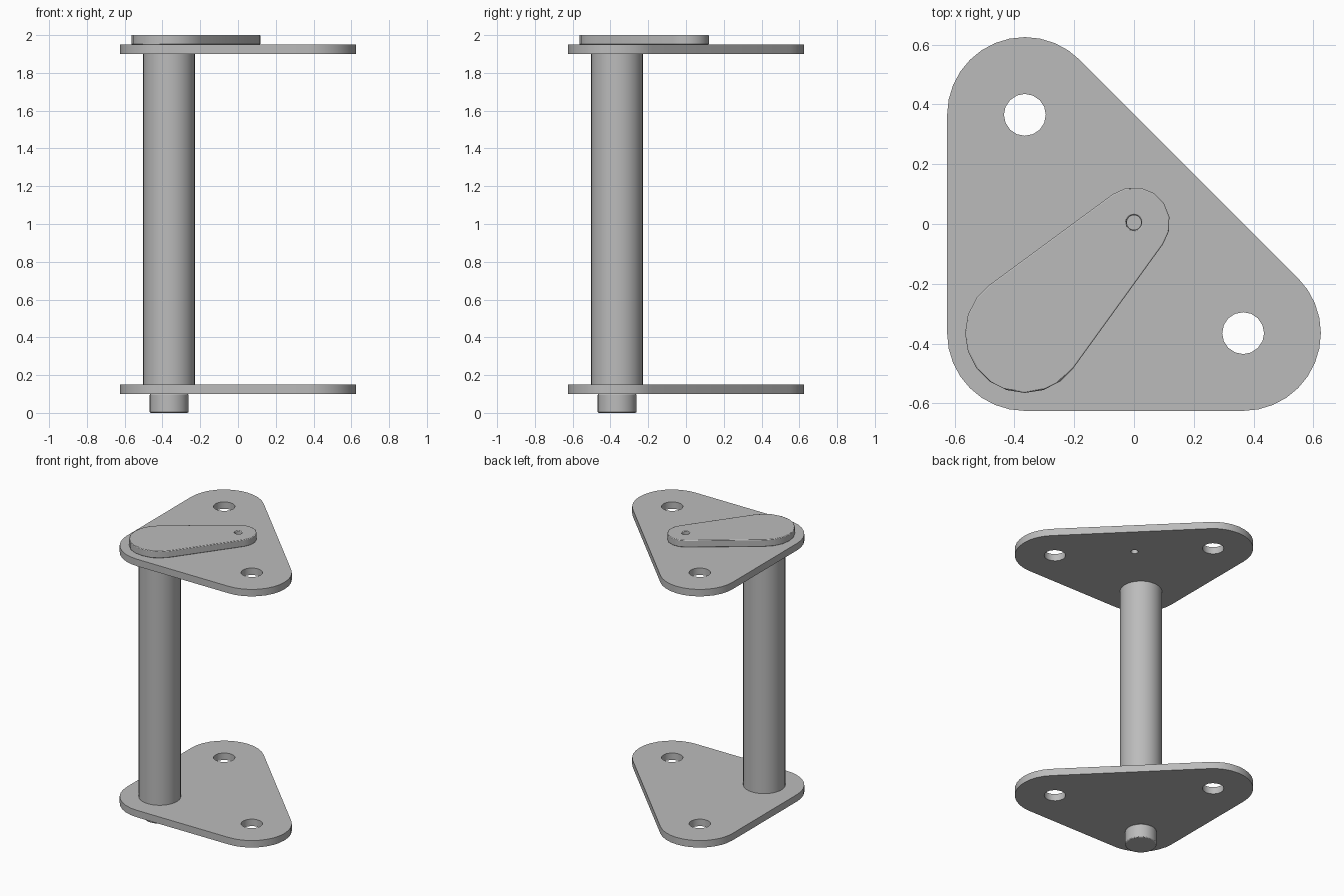
import bpy, bmesh
from math import cos, sin, radians, pi, atan2, asin, hypot, degrees

cube = bpy.data.objects.get("Cube")
if cube:
    bpy.data.objects.remove(cube, do_unlink=True)

steel = bpy.data.materials.new("grey steel")
steel.use_nodes = True
grey = (0.5, 0.5, 0.5, 1)
steel.diffuse_color = grey
steel.node_tree.nodes["Principled BSDF"].inputs["Base Color"].default_value = grey

C = 0.365  # corner offset shared by plates, post and holes


def arc(x, y, r, start, end, steps):
    angles = [radians(start + (end - start) * i / steps) for i in range(steps + 1)]
    return [(x + r * cos(a), y + r * sin(a)) for a in angles]


def circle(x, y, r, sides):
    return arc(x, y, r, 0, 360, sides)[:-1]


def slab(name, loops, z, height, bevel=0):
    """Extrude an outline, with any further loops as holes, upward from z."""
    bm = bmesh.new()
    for loop in loops:
        verts = [bm.verts.new((x, y, z)) for x, y in loop]
        for a, b in zip(verts, verts[1:] + verts[:1]):
            bm.edges.new((a, b))
    if len(loops) == 1:
        bm.faces.new(bm.verts[:])
    else:
        bmesh.ops.triangle_fill(bm, use_beauty=True, edges=bm.edges[:], normal=(0, 0, 1))
    extruded = bmesh.ops.extrude_face_region(bm, geom=bm.faces[:], use_keep_orig=True)
    moved = [g for g in extruded["geom"] if isinstance(g, bmesh.types.BMVert)]
    bmesh.ops.translate(bm, verts=moved, vec=(0, 0, height))
    bmesh.ops.recalc_face_normals(bm, faces=bm.faces[:])
    mesh = bpy.data.meshes.new(name)
    bm.to_mesh(mesh)
    bm.free()
    mesh.materials.append(steel)
    obj = bpy.data.objects.new(name, mesh)
    bpy.context.collection.objects.link(obj)
    bpy.ops.object.select_all(action="DESELECT")
    obj.select_set(True)
    bpy.context.view_layer.objects.active = obj
    bpy.ops.object.shade_smooth_by_angle(angle=radians(30))
    if bevel:
        mod = obj.modifiers.new("edge_chamfer", "BEVEL")
        mod.width = bevel
        mod.segments = 2
        mod.limit_method = "ANGLE"
    return obj


# Rounded triangular plates with two bolt holes
R = 0.26
outline = (arc(C, -C, R, -90, 45, 12) + arc(-C, C, R, 45, 180, 12)
           + arc(-C, -C, R, 180, 270, 8))
bolt_holes = [circle(-C, C, 0.07, 16), circle(C, -C, 0.07, 16)]
slab("bottom_plate", [outline] + bolt_holes, 0.10, 0.05)
slab("top_plate", [outline] + bolt_holes + [circle(0, 0.005, 0.024, 16)], 1.90, 0.05)

# Post between the plates and the pin below
slab("post", [circle(-C, -C, 0.137, 32)], 0.15, 1.75)
slab("bottom_pin", [circle(-C, -C, 0.103, 32)], 0, 0.10, 0.006)

# Tapered crank arm on the top plate
big, small = 0.2, 0.12
tilt = degrees(asin((big - small) / hypot(C, C)))
side = 90 - tilt
arm = (arc(0, 0.003, small, 45 - side, 45 + side, 7)
       + arc(-C, -C, big, 45 + side, 405 - side, 11))
slab("crank_arm", [arm, circle(0, 0.005, 0.026, 16)], 1.95, 0.05, 0.004)
